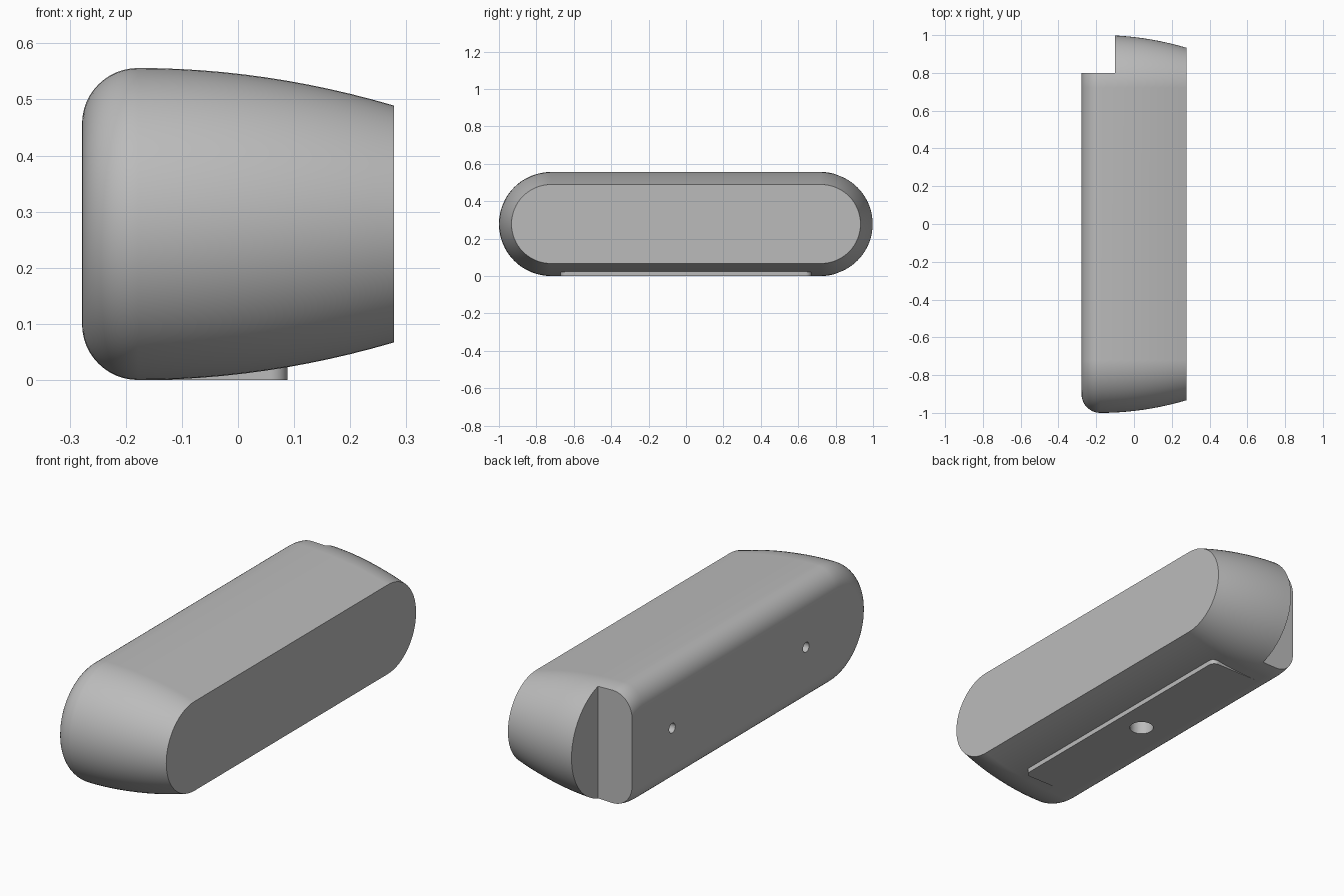
import bpy, bmesh
from math import sin, cos, pi
from mathutils import Matrix

if "Cube" in bpy.data.objects:
    bpy.data.objects.remove(bpy.data.objects["Cube"], do_unlink=True)

HALF = 0.278      # half depth, and largest radius of the rounded ends
ROUND = 0.10      # rounding at the back
TAPER = 0.067     # inset at the wide face
FLAT = 0.722      # centre of each rounded end

grey = bpy.data.materials.new("matte grey")
grey.use_nodes = True
grey.diffuse_color = (0.5, 0.5, 0.5, 1)
grey.node_tree.nodes["Principled BSDF"].inputs["Base Color"].default_value = (0.5, 0.5, 0.5, 1)


def make(name, bm):
    bmesh.ops.recalc_face_normals(bm, faces=bm.faces)
    mesh = bpy.data.meshes.new(name)
    bm.to_mesh(mesh)
    bm.free()
    mesh.materials.append(grey)
    obj = bpy.data.objects.new(name, mesh)
    bpy.context.collection.objects.link(obj)
    return obj


def loft(name, rings):
    bm = bmesh.new()
    loops = [[bm.verts.new(p) for p in ring] for ring in rings]
    n = len(loops[0])
    for a, b in zip(loops, loops[1:]):
        for i in range(n):
            bm.faces.new((a[i], a[(i + 1) % n], b[(i + 1) % n], b[i]))
    bm.faces.new(loops[0])
    bm.faces.new(loops[-1])
    return make(name, bm)


def stadium(x, r, steps=32):
    ring = []
    for side in (1, -1):
        for i in range(steps + 1):
            a = pi * i / steps
            ring.append((x, side * (FLAT + r * sin(a)), HALF + side * r * cos(a)))
    return ring


def box(name, lo, hi):
    bm = bmesh.new()
    bmesh.ops.create_cube(bm, size=1)
    for v in bm.verts:
        v.co = [h if c > 0 else l for c, l, h in zip(v.co, lo, hi)]
    return make(name, bm)


def rod(name, centre, r, depth, axis):
    bm = bmesh.new()
    turn = Matrix.Rotation(pi / 2, 4, "Y") if axis == "X" else Matrix()
    bmesh.ops.create_cone(bm, cap_ends=True, segments=32, radius1=r, radius2=r,
                          depth=depth, matrix=Matrix.Translation(centre) @ turn)
    return make(name, bm)


def cut(obj, cutter):
    mod = obj.modifiers.new("cut", "BOOLEAN")
    mod.operation = "DIFFERENCE"
    mod.solver = "EXACT"
    mod.object = cutter
    bpy.context.view_layer.objects.active = obj
    bpy.ops.object.modifier_apply(modifier=mod.name)


# Body: rounded back edge, then a gently curved taper
profile = []
for i in range(13):
    a = pi / 2 * i / 12
    profile.append((-HALF + ROUND * (1 - cos(a)), HALF - ROUND * (1 - sin(a))))
start = -HALF + ROUND
for i in range(1, 13):
    t = i / 12
    profile.append((start + (HALF - start) * t, HALF - TAPER * t * t))
body = loft("body", [stadium(x, r) for x, r in profile])

# Foot: flat pad with rounded outer corners
foot = box("foot", (-0.17, -0.67, 0), (0.088, 0.67, 0.06))
bm = bmesh.new()
bm.from_mesh(foot.data)
corners = [e for e in bm.edges if all(v.co.x > 0 for v in e.verts)
           and abs(e.verts[0].co.z - e.verts[1].co.z) > 0.01]
bmesh.ops.bevel(bm, geom=corners, offset=0.03, segments=8, affect="EDGES", profile=0.5)
bm.to_mesh(foot.data)
bm.free()

# Corner notch, rear screw holes and mounting socket
cutters = [box("notch_cutter", (-0.5, 0.8, -0.2), (-0.1, 1.3, 0.8))]
for side in (1, -1):
    cutters.append(rod("screw_hole_cutter", (-HALF, side * 0.5, HALF), 0.023, 0.2, "X"))
socket = rod("socket_cutter", (-0.045, 0, 0), 0.054, 0.3, "Z")
for c in cutters + [socket]:
    cut(body, c)
cut(foot, socket)
for c in cutters + [socket]:
    bpy.data.objects.remove(c, do_unlink=True)

# Smooth curved faces, keep edges crisp
for obj in (body, foot):
    bpy.ops.object.select_all(action="DESELECT")
    obj.select_set(True)
    bpy.context.view_layer.objects.active = obj
    bpy.ops.object.shade_smooth_by_angle(angle=0.5)
    obj.modifiers.new("flat normals", "WEIGHTED_NORMAL").keep_sharp = True
